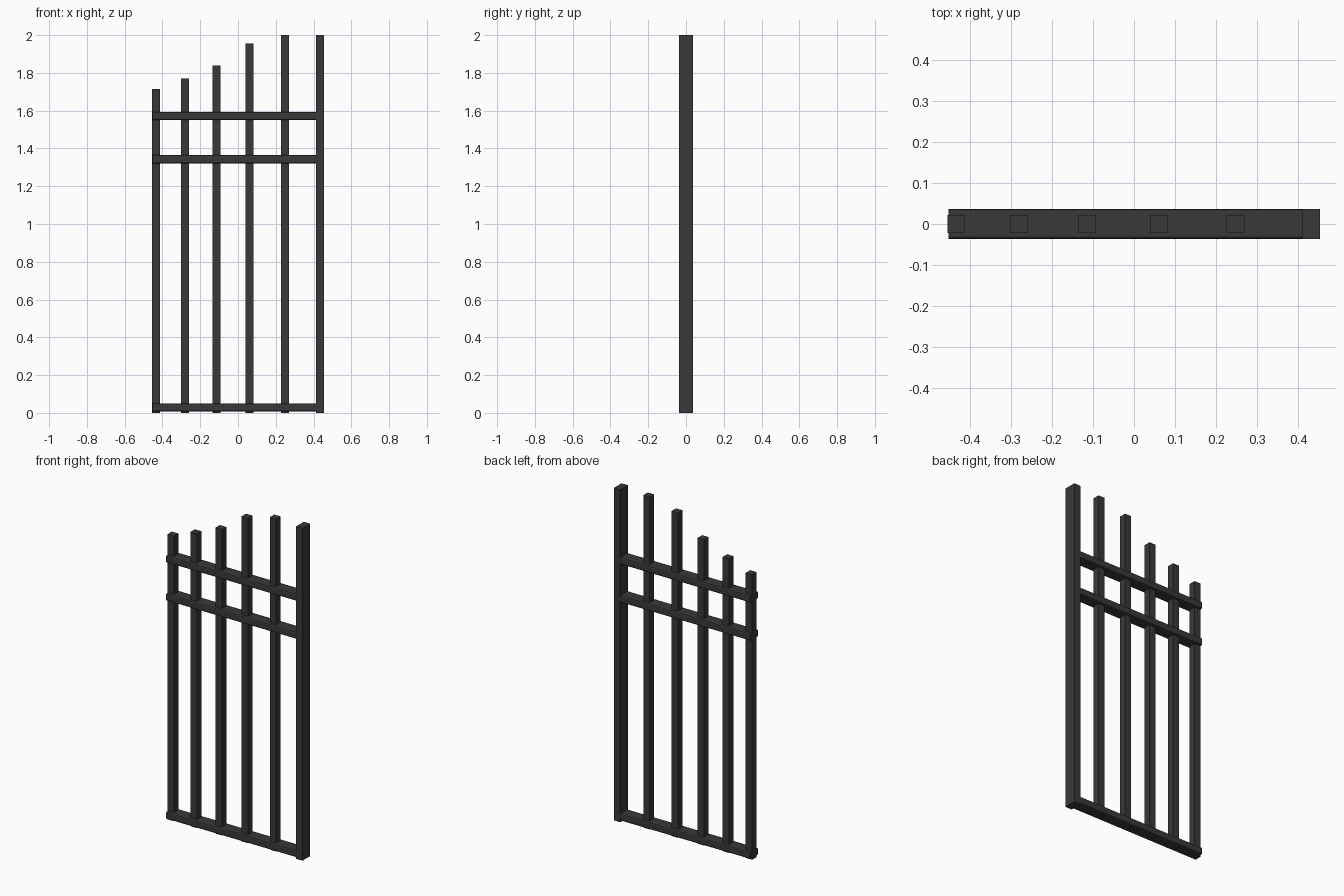
import bpy

cube = bpy.data.objects.get("Cube")
if cube:
    bpy.data.objects.remove(cube, do_unlink=True)

# Dark painted iron
iron = bpy.data.materials.new("dark iron")
iron.use_nodes = True
colour = (0.04, 0.04, 0.04, 1)
iron.diffuse_color = colour
iron.node_tree.nodes["Principled BSDF"].inputs["Base Color"].default_value = colour

BAR = 0.043     # width of every bar
DEPTH = 0.074   # depth of post and rails


def box(name, x0, x1, depth, z0, z1):
    bpy.ops.mesh.primitive_cube_add(size=1, location=((x0 + x1) / 2, 0, (z0 + z1) / 2))
    ob = bpy.context.object
    ob.name = name
    ob.scale = (x1 - x0, depth, z1 - z0)
    bpy.ops.object.transform_apply(location=False, rotation=False, scale=True)
    ob.data.materials.append(iron)
    return ob


# Hinge post, full depth
box("hinge_post", 0.455 - BAR, 0.455, DEPTH, 0, 2)

# Slim pickets rising towards the post
pickets = [(-0.434, 1.715), (-0.281, 1.77), (-0.114, 1.84), (0.06, 1.955), (0.248, 2.0)]
for i, (x, top) in enumerate(pickets):
    box(f"picket_{i + 1}", x - BAR / 2, x + BAR / 2, BAR, 0, top)

# Cross rails with their long edges chamfered
for name, z in (("bottom_rail", 0.029), ("middle_rail", 1.343), ("top_rail", 1.572)):
    rail = box(name, -0.453, 0.42, DEPTH, z - BAR / 2, z + BAR / 2)
    weights = rail.data.attributes.new("bevel_weight_edge", "FLOAT", "EDGE")
    for edge in rail.data.edges:
        a, b = (rail.data.vertices[v].co for v in edge.vertices)
        weights.data[edge.index].value = 1.0 if abs(a.x - b.x) > 0.1 else 0.0
    bevel = rail.modifiers.new("chamfer", "BEVEL")
    bevel.limit_method = "WEIGHT"
    bevel.width = 0.008
    bevel.segments = 2
